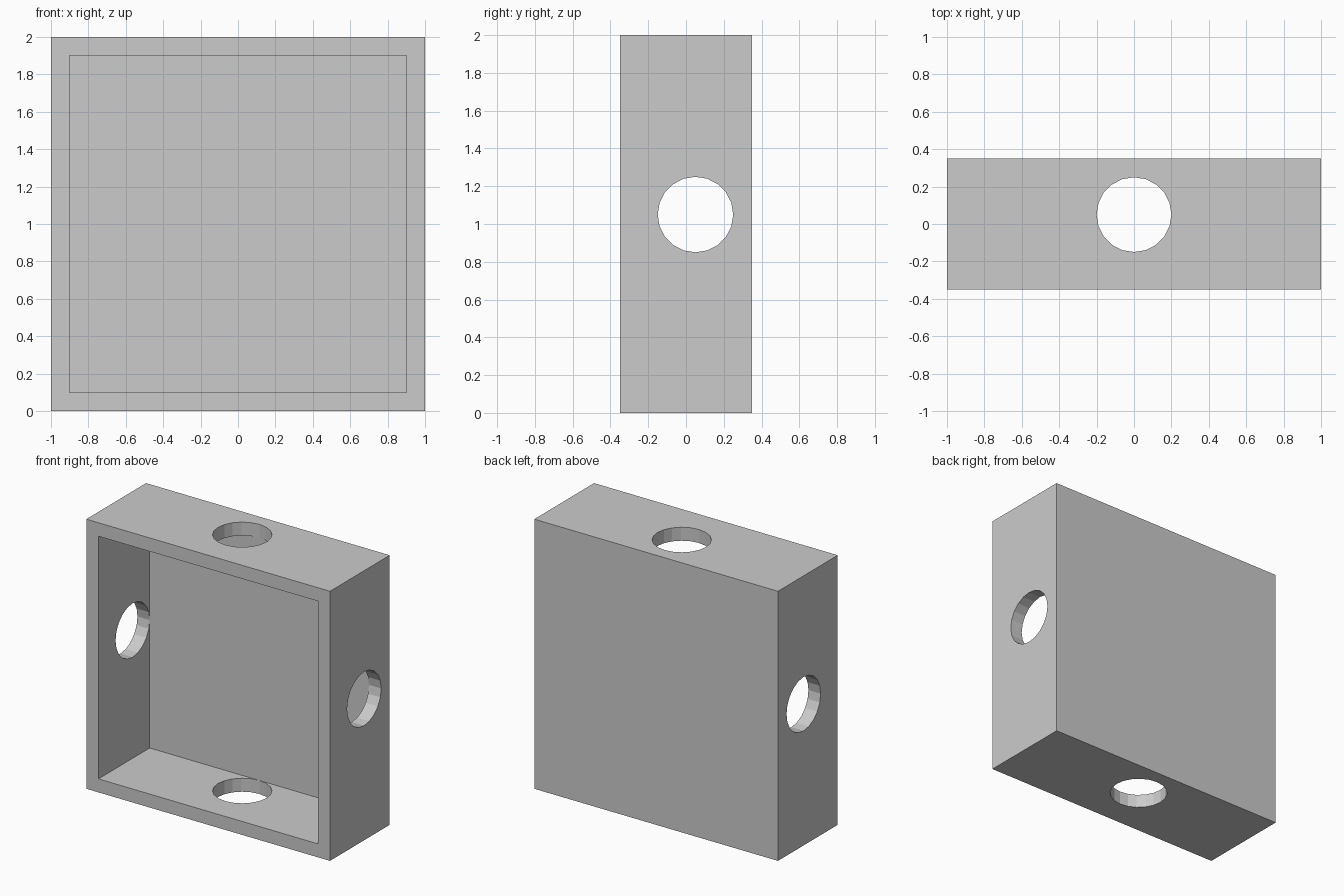
import bpy
from math import pi

if "Cube" in bpy.data.objects:
    bpy.data.objects.remove(bpy.data.objects["Cube"])


def box(name, size, centre):
    bpy.ops.mesh.primitive_cube_add(size=1, location=centre)
    ob = bpy.context.object
    ob.name = name
    ob.scale = size
    bpy.ops.object.transform_apply(location=True, rotation=True, scale=True)
    return ob


def rod(name, rotation, centre):
    # radius sits a hair under 0.2 so the hole clears the inner back face
    bpy.ops.mesh.primitive_cylinder_add(vertices=20, radius=0.1998, depth=2.4,
                                        location=centre, rotation=rotation)
    ob = bpy.context.object
    ob.name = name
    bpy.ops.object.transform_apply(location=True, rotation=True, scale=True)
    return ob


# Outer block
housing = box("open_box", (2, 0.7, 2), (0, 0, 1))

# Cavity open to the front, then holes through both sides and top to bottom
cutters = [
    box("cavity_cutter", (1.8, 0.8, 1.8), (0, -0.15, 1)),
    rod("side_hole_cutter", (0, pi / 2, 0), (0, 0.05, 1.05)),
    rod("vertical_hole_cutter", (0, 0, 0), (0, 0.05, 1)),
]
bpy.context.view_layer.objects.active = housing
for cutter in cutters:
    mod = housing.modifiers.new(cutter.name, 'BOOLEAN')
    mod.operation = 'DIFFERENCE'
    mod.solver = 'EXACT'
    mod.object = cutter
    bpy.ops.object.modifier_apply(modifier=mod.name)
    bpy.data.objects.remove(cutter)
